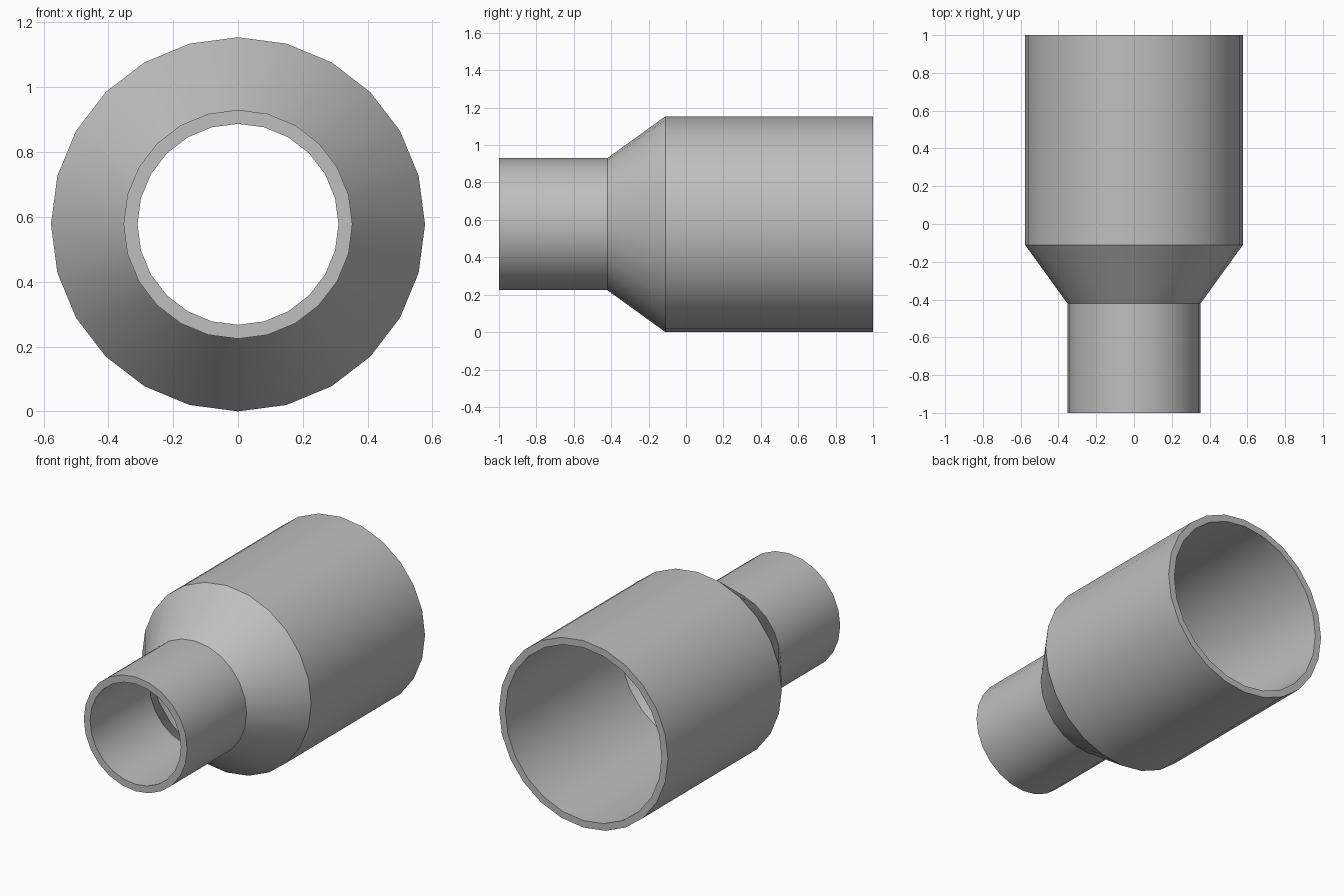
import bpy
import math
from mathutils import Matrix, Vector

cube = bpy.data.objects.get("Cube")
if cube:
    bpy.data.objects.remove(cube, do_unlink=True)

grey = bpy.data.materials.new("plain grey")
grey.use_nodes = True
colour = (0.52, 0.52, 0.52, 1)
grey.diffuse_color = colour
grey.node_tree.nodes["Principled BSDF"].inputs["Base Color"].default_value = colour

SIDES = 24
CENTRE_Z = 0.577
WALL = 0.043

# Outer wall from the narrow front end to the wide back end: (radius, y)
outer = [(0.353, -1), (0.353, -0.42), (0.577, -0.11), (0.577, 1)]
inner = [(r - WALL, y) for r, y in reversed(outer)]
profile = outer + inner
count = len(profile)

# Spin the closed wall section around the y axis
verts = []
for i in range(SIDES):
    turn = Matrix.Rotation(math.tau * i / SIDES, 3, 'Y')
    verts += [turn @ Vector((r, y, 0)) + Vector((0, 0, CENTRE_Z)) for r, y in profile]

faces = []
for i in range(SIDES):
    a, b = i * count, (i + 1) % SIDES * count
    for j in range(count):
        k = (j + 1) % count
        faces.append((a + j, a + k, b + k, b + j))

mesh = bpy.data.meshes.new("pipe_reducer")
mesh.from_pydata(verts, [], faces)
mesh.materials.append(grey)
reducer = bpy.data.objects.new("pipe_reducer", mesh)
bpy.context.collection.objects.link(reducer)

# Consistent normals, smooth walls and sharp rims
bpy.ops.object.select_all(action='DESELECT')
bpy.context.view_layer.objects.active = reducer
reducer.select_set(True)
bpy.ops.object.mode_set(mode='EDIT')
bpy.ops.mesh.select_all(action='SELECT')
bpy.ops.mesh.normals_make_consistent(inside=False)
bpy.ops.object.mode_set(mode='OBJECT')
bpy.ops.object.shade_smooth_by_angle(angle=math.radians(30))
